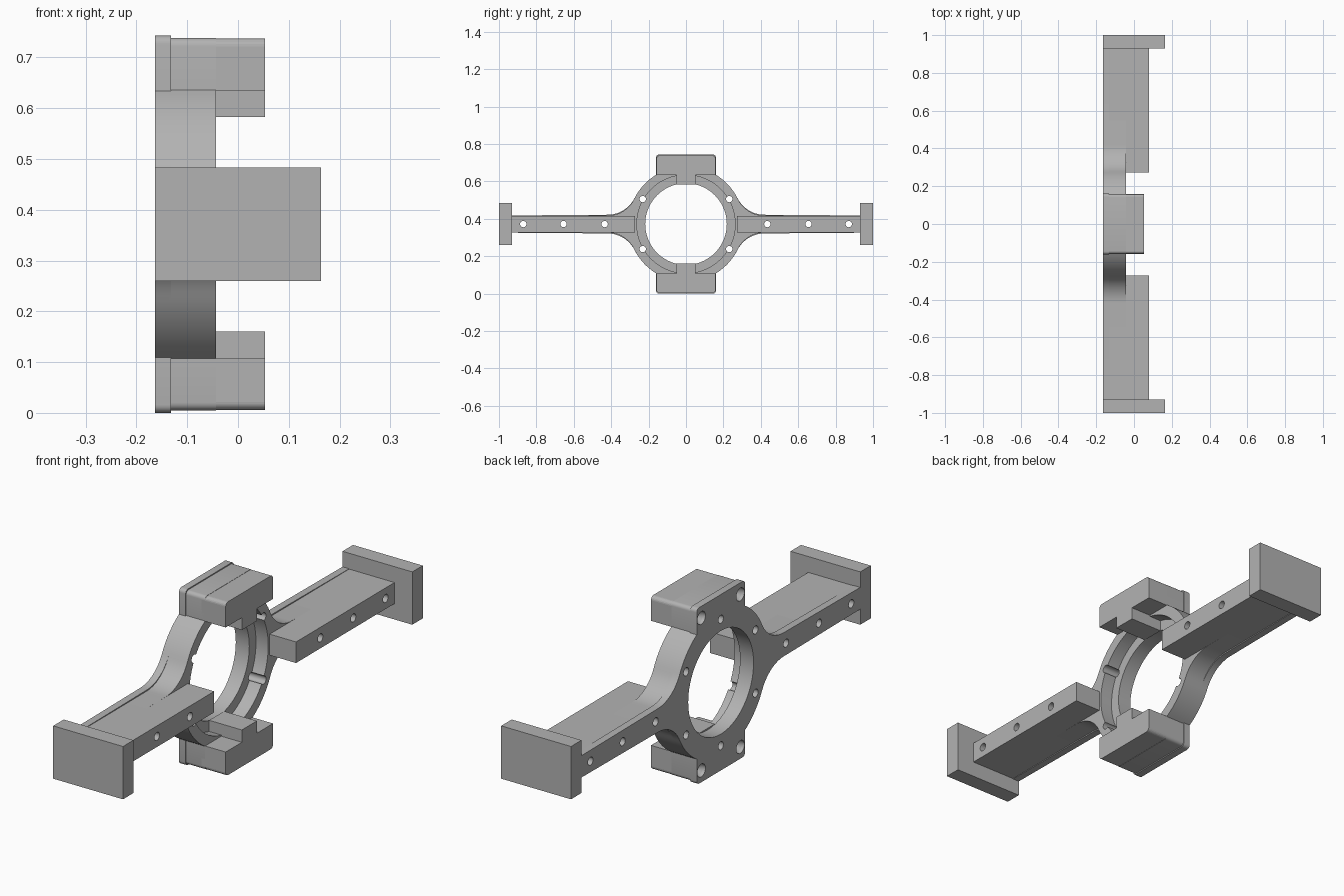
import bpy, bmesh
from math import sin, cos, pi, atan2, radians, hypot
from mathutils import Vector

if "Cube" in bpy.data.objects:
    bpy.data.objects.remove(bpy.data.objects["Cube"])

MID = 0.3715          # height of the ring axis
BACK, STEP, FRONT = -0.163, -0.132, -0.043

metal = bpy.data.materials.new("light_grey_metal")
GREY = (0.45, 0.45, 0.45, 1)
metal.diffuse_color = GREY
metal.use_nodes = True
metal.node_tree.nodes["Principled BSDF"].inputs["Base Color"].default_value = GREY


def make(name, bm):
    bmesh.ops.recalc_face_normals(bm, faces=bm.faces)
    mesh = bpy.data.meshes.new(name)
    bm.to_mesh(mesh)
    bm.free()
    mesh.materials.append(metal)
    ob = bpy.data.objects.new(name, mesh)
    bpy.context.collection.objects.link(ob)
    return ob


def extrude(name, outline, x0, x1):
    """Extrude a (y, z) outline, centred on the ring axis, along x."""
    bm = bmesh.new()
    face = bm.faces.new([bm.verts.new((x0, y, z + MID)) for y, z in outline])
    ext = bmesh.ops.extrude_face_region(bm, geom=[face])
    verts = [v for v in ext["geom"] if isinstance(v, bmesh.types.BMVert)]
    bmesh.ops.translate(bm, verts=verts, vec=(x1 - x0, 0, 0))
    return make(name, bm)


def box(name, x0, x1, y0, y1, z0, z1):
    return extrude(name, [(y0, z0), (y1, z0), (y1, z1), (y0, z1)], x0, x1)


def lathe(bm, profile, y=0, z=0, sides=24):
    """Closed solid of revolution about an x-parallel axis from (x, r) pairs."""
    rings = [[bm.verts.new((x, y + r * cos(2 * pi * i / sides),
                            MID + z + r * sin(2 * pi * i / sides)))
              for i in range(sides)] for x, r in profile]
    for a, b in zip(rings, rings[1:]):
        for i in range(sides):
            j = (i + 1) % sides
            bm.faces.new((a[i], a[j], b[j], b[i]))
    bm.faces.new(rings[0])
    bm.faces.new(rings[-1])


def arc(cy, cz, r, a0, a1, n=12):
    return [(cy + r * cos(a0 + (a1 - a0) * i / n),
             cz + r * sin(a0 + (a1 - a0) * i / n)) for i in range(n + 1)]


def mirror_quadrant(q):
    """Quarter outline from the +y arm to the top pad, made whole."""
    half = q + [(-y, z) for y, z in reversed(q)]
    return half + [(y, -z) for y, z in reversed(half)]


def pad_corner(width, top, r=0.016):
    return arc(width - r, top - r, r, 0, pi / 2, 5)


def body_outline(arm_tip, arm_root, width, top):
    # ring flowing into the arm through a concave fillet, then the pad
    ring, cy = 0.308, 0.42
    fillet = (cy**2 + arm_root**2 - ring**2) / (2 * (ring - arm_root))
    cz = arm_root + fillet
    a = atan2(cz, cy)
    b = atan2((ring**2 - width**2) ** 0.5, width)
    q = [(0.935, arm_tip)]
    q += arc(cy, cz, fillet, -pi / 2, a - pi)
    q += arc(0, 0, ring, a, b)[1:]
    return mirror_quadrant(q + pad_corner(width, top))


# Body: thin rear flange and slightly smaller main plate
flange = extrude("rear_flange", body_outline(0.046, 0.05, 0.161, 0.3715), BACK, STEP)
plate = extrude("ring_plate", body_outline(0.043, 0.045, 0.158, 0.367), STEP - 0.004, FRONT)

# Clamp pads with centre keys, above and below the ring
for s, side in ((1, "top"), (-1, "bottom")):
    pad = [(0.158, 0.263)] + pad_corner(0.158, 0.366)
    pad = pad + [(-y, z) for y, z in reversed(pad)]
    extrude(side + "_pad", [(y, s * z) for y, z in pad], -0.06, 0.053)
    box(side + "_key", -0.1, 0.053, -0.05, 0.05, *sorted((s * 0.211, s * 0.28)))

# Arms with end plates
bars = []
for s, side in ((1, "back"), (-1, "front")):
    bars.append(box(side + "_arm", STEP - 0.006, 0.08,
                    *sorted((s * 0.273, s * 0.935)), -0.0445, 0.0445))
    box(side + "_end_plate", BACK, 0.163, *sorted((s * 0.93, s)), -0.1115, 0.1115)

# Cutter: stepped bore
bm = bmesh.new()
lathe(bm, [(-0.3, 0.218), (-0.1, 0.218), (-0.1, 0.263), (0.3, 0.263)], sides=72)
bore = make("bore_cutter", bm)

# Cutter: ring holes, arm holes and countersunk pad holes
bm = bmesh.new()
for i in range(6):
    t = radians(30 + 60 * i)
    lathe(bm, [(-0.3, 0.017), (0.3, 0.017)], 0.267 * cos(t), 0.267 * sin(t))
for s in (1, -1):
    for y in (0.435, 0.655, 0.87):
        lathe(bm, [(-0.3, 0.017), (0.3, 0.017)], s * y)
    for t in (1, -1):
        lathe(bm, [(BACK - 0.01, 0.028), (BACK + 0.012, 0.026),
                   (BACK + 0.03, 0.013), (-0.08, 0.013)], s * 0.13, t * 0.322)
holes = make("hole_cutter", bm)


def cut(ob, cutter):
    mod = ob.modifiers.new("cut", "BOOLEAN")
    mod.operation, mod.solver, mod.object = "DIFFERENCE", "EXACT", cutter
    bpy.context.view_layer.update()
    dg = bpy.context.evaluated_depsgraph_get()
    mesh = bpy.data.meshes.new_from_object(ob.evaluated_get(dg))
    ob.modifiers.clear()
    ob.data = mesh


for ob in (flange, plate):
    cut(ob, bore)
    cut(ob, holes)
for ob in bars:
    cut(ob, holes)
for cutter in (bore, holes):
    bpy.data.objects.remove(cutter)

# Smooth curves, sharp edges
for ob in (flange, plate):
    bpy.ops.object.select_all(action="DESELECT")
    ob.select_set(True)
    bpy.context.view_layer.objects.active = ob
    bpy.ops.object.shade_smooth_by_angle(angle=radians(30))
